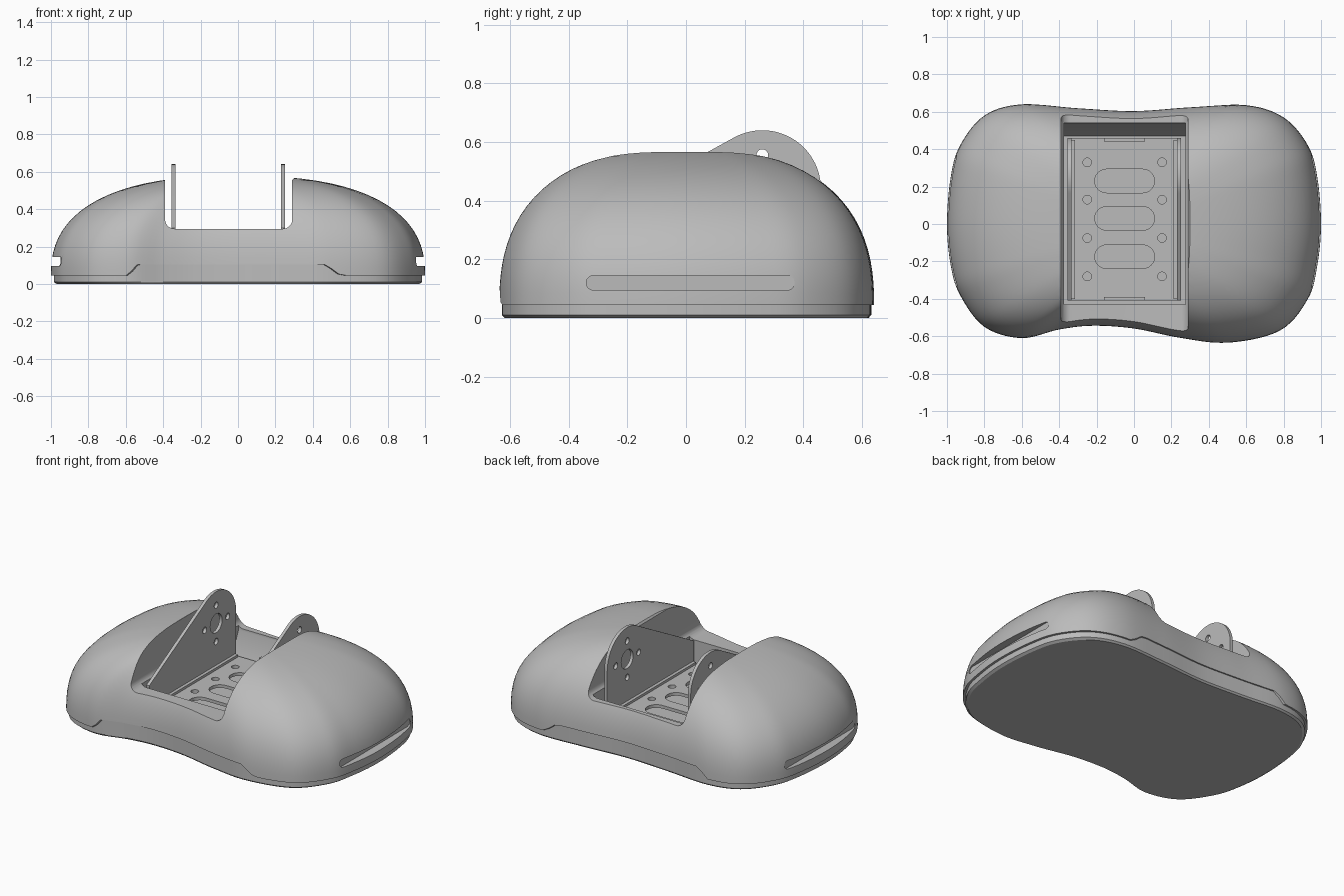
import bpy, bmesh, math
from mathutils import Matrix

if "Cube" in bpy.data.objects:
    bpy.data.objects.remove(bpy.data.objects["Cube"], do_unlink=True)

grey = bpy.data.materials.new("plain grey")
grey.use_nodes = True
grey.diffuse_color = (0.5, 0.5, 0.5, 1)
grey.node_tree.nodes["Principled BSDF"].inputs["Base Color"].default_value = (0.5, 0.5, 0.5, 1)


def add_object(name, bm):
    bmesh.ops.recalc_face_normals(bm, faces=bm.faces)
    mesh = bpy.data.meshes.new(name)
    bm.to_mesh(mesh)
    bm.free()
    mesh.materials.append(grey)
    ob = bpy.data.objects.new(name, mesh)
    bpy.context.collection.objects.link(ob)
    return ob


# Directions that a flat drawing (u, v) and its thickness map to
AXES = {
    "x": Matrix(((0, 0, 1, 0), (1, 0, 0, 0), (0, 1, 0, 0), (0, 0, 0, 1))),
    "y": Matrix(((1, 0, 0, 0), (0, 0, -1, 0), (0, 1, 0, 0), (0, 0, 0, 1))),
    "z": Matrix.Identity(4),
}


def sheet(name, loops, axis, lo, hi):
    """Extrude a filled outline, with any inner loops as holes."""
    curve = bpy.data.curves.new(name, "CURVE")
    curve.dimensions = "2D"
    curve.fill_mode = "BOTH"
    curve.extrude = (hi - lo) / 2
    for loop in loops:
        spline = curve.splines.new("POLY")
        spline.points.add(len(loop) - 1)
        for point, (u, v) in zip(spline.points, loop):
            point.co = (u, v, 0, 1)
        spline.use_cyclic_u = True
    temp = bpy.data.objects.new(name, curve)
    bpy.context.collection.objects.link(temp)
    bpy.context.view_layer.update()
    mesh = bpy.data.meshes.new_from_object(temp.evaluated_get(bpy.context.evaluated_depsgraph_get()))
    bm = bmesh.new()
    bm.from_mesh(mesh)
    bpy.data.objects.remove(temp, do_unlink=True)
    bpy.data.curves.remove(curve)
    bpy.data.meshes.remove(mesh)
    bmesh.ops.remove_doubles(bm, verts=bm.verts, dist=0.0001)
    mid = (lo + hi) / 2 * (-1 if axis == "y" else 1)
    bm.transform(AXES[axis] @ Matrix.Translation((0, 0, mid)))
    return add_object(name, bm)


def arc(u, v, r, start=0, end=360, n=20):
    closed = end - start == 360
    steps = n if closed else n + 1
    angles = [math.radians(start + (end - start) * i / n) for i in range(steps)]
    return [(u + r * math.cos(a), v + r * math.sin(a)) for a in angles]


def stadium(u, v, length, r):
    d = length / 2 - r
    return arc(u + d, v, r, -90, 90, 12) + arc(u - d, v, r, 90, 270, 12)


def rect(u0, u1, v0, v1):
    return [(u0, v0), (u1, v0), (u1, v1), (u0, v1)]


def cut(target, cutter):
    mod = target.modifiers.new("cut", "BOOLEAN")
    mod.operation = "DIFFERENCE"
    mod.solver = "EXACT"
    mod.object = cutter
    cutter.hide_render = True
    bpy.context.view_layer.update()
    mesh = bpy.data.meshes.new_from_object(target.evaluated_get(bpy.context.evaluated_depsgraph_get()))
    target.modifiers.clear()
    target.data = mesh
    bpy.data.objects.remove(cutter, do_unlink=True)


def smooth_loop(pts, steps=7):
    """Closed Catmull-Rom curve through the control points."""
    out = []
    for i in range(len(pts)):
        a, b, c, d = (pts[(i + k - 1) % len(pts)] for k in range(4))
        for s in range(steps):
            t = s / steps
            out.append(tuple(0.5 * (2 * q + (r - p) * t + (2 * p - 5 * q + 4 * r - w) * t * t
                                    + (3 * q - p - 3 * r + w) * t ** 3)
                             for p, q, r, w in zip(a, b, c, d)))
    return out


# Plan outline: two broad lobes with a waist
outline = smooth_loop([
    (1, 0), (.98, .25), (.93, .42), (.8, .57), (.6, .635), (.3, .625), (0, .605),
    (-.3, .62), (-.6, .64), (-.8, .58), (-.93, .42), (-.98, .25), (-1, 0),
    (-.98, -.22), (-.93, -.38), (-.8, -.55), (-.6, -.61), (-.4, -.565), (-.22, -.545),
    (0, -.56), (.25, -.61), (.5, -.635), (.78, -.57), (.93, -.4), (.98, -.22)])
TOP = 0.578


def seam(x, y):
    """Height of the joint between shell and base, raised along both long sides."""
    if abs(y) < 0.45:
        return 0.045
    ramp = min((x + 0.59) / 0.05, (0.55 - x) / 0.08)
    return 0.045 + 0.06 * max(0, min(1, ramp))


def lofted(name, rings, bottom, top):
    bm = bmesh.new()
    loops = [[bm.verts.new(p) for p in ring] for ring in rings]
    n = len(outline)
    for a, b in zip(loops, loops[1:]):
        for i in range(n):
            bm.faces.new((a[i], a[(i + 1) % n], b[(i + 1) % n], b[i]))
    for loop, z in ((loops[0], bottom), (loops[-1], top)):
        tip = bm.verts.new((0, 0, z))
        for i in range(n):
            bm.faces.new((loop[i], loop[(i + 1) % n], tip))
    return add_object(name, bm)


# Domed shell
def dome_ring(h):
    ring = []
    for x, y in outline:
        z = seam(x, y) + (TOP - seam(x, y)) * h
        level = (z - 0.045) / (TOP - 0.045)
        t = (1 - level ** 2.42) ** 0.4
        ring.append((x * t, y * t, z))
    return ring


shell = lofted("shell", [dome_ring(math.sin(math.pi / 2 * k / 20)) for k in range(20)], 0.06, TOP)

# Open channel across the shell, with rounded lower corners
channel = arc(-.34, .345, .05, 180, 270, 6) + arc(.24, .345, .05, 270, 360, 6)
channel += [(.29, .555), (.31, .58), (.31, .8), (-.41, .8), (-.41, .58), (-.39, .555)]
cut(shell, sheet("channel_cutter", [channel], "y", -1, 1))

# Sunken pocket with a sloping back wall
pocket = [(-.43, .7), (-.43, .12), (.47, .12), (.54, .28), (.54, .7)]
cut(shell, sheet("pocket_cutter", [pocket], "x", -.375, .275))

# Long recessed slots on both ends
for lo, hi in ((.945, 1.2), (-1.2, -.945)):
    cut(shell, sheet("slot_cutter", [stadium(.015, .12, .71, .025)], "x", lo, hi))

# Base below the shell, set in slightly
base = lofted("base", [
    [(x * .97, y * .97, 0) for x, y in outline],
    [(x * .985, y * .985, .01) for x, y in outline],
    [(x * .985, y * .985, seam(x, y)) for x, y in outline]], 0, .045)

# Perforated mounting plate on the pocket floor
holes = [stadium(-.05, y, .32, .063) for y in (.23, .03, -.175)]
holes += [arc(x, y, .023) for x in (-.25, .15) for y in (.33, .13, -.075, -.28)]
parts = [shell, base, sheet("floor_plate", [rect(-.355, .25, -.41, .46)] + holes, "z", .14, .16)]

# Upright side brackets with a shaft hole and four screw holes
bracket = [(-.41, .14), (.46, .14)] + arc(.26, .44, .2, 0, 119, 28) + [(-.41, .3)]
bracket_holes = [arc(.26, .44, .06)]
bracket_holes += [arc(.26 + dy, .44 + dz, .02) for dy, dz in ((.115, 0), (-.115, 0), (0, .115), (0, -.115))]
for name, x in (("right_bracket", -.345), ("left_bracket", .24)):
    parts.append(sheet(name, [bracket] + bracket_holes, "x", x - .01, x + .01))

# Low rails beside the brackets and tabs at the plate ends
for name, x in (("right_rail", -.325), ("left_rail", .22)):
    parts.append(sheet(name, [rect(x - .01, x + .01, -.4, .45)], "z", .15, .175))
for name, y in (("front_tab", -.4), ("back_tab", .45)):
    parts.append(sheet(name, [rect(-.16, .06, y - .01, y + .01)], "z", .14, .2))

# Smooth shading with crisp edges
bpy.ops.object.select_all(action="DESELECT")
for ob in parts:
    ob.select_set(True)
bpy.context.view_layer.objects.active = shell
bpy.ops.object.shade_smooth_by_angle(angle=math.radians(30))
